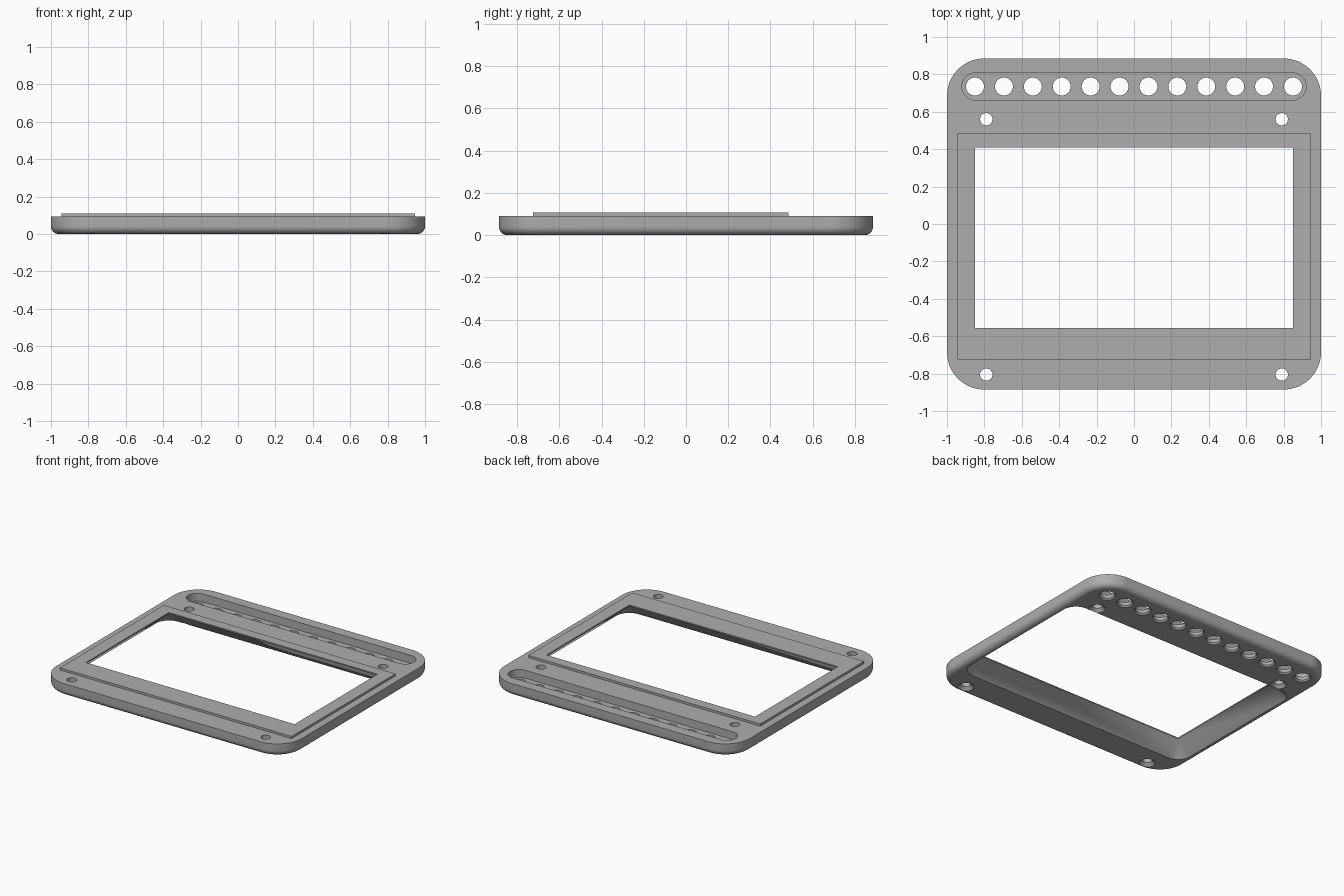
import bpy, bmesh, math

if "Cube" in bpy.data.objects:
    bpy.data.objects.remove(bpy.data.objects["Cube"])

TOP, LIP = 0.092, 0.108          # frame top and raised border top
grey = bpy.data.materials.new("plain grey")
grey.diffuse_color = (0.42, 0.42, 0.42, 1)
grey.use_nodes = True
grey.node_tree.nodes["Principled BSDF"].inputs["Base Color"].default_value = grey.diffuse_color


def ring(cx, cy, hx, hy, r, z, seg):
    """Rounded rectangle outline, seg steps per corner."""
    pts = []
    for i, (sx, sy) in enumerate([(1, 1), (-1, 1), (-1, -1), (1, -1)]):
        for k in range(seg + 1):
            a = math.pi / 2 * (i + k / seg)
            pts.append((cx + sx * (hx - r) + r * math.cos(a),
                        cy + sy * (hy - r) + r * math.sin(a), z))
    return pts


def loft(name, levels, seg=12):
    """Closed solid through levels of (cx, cy, hx, hy, r, z), bottom to top."""
    bm = bmesh.new()
    rows = [[bm.verts.new(p) for p in ring(*lv, seg)] for lv in levels]
    n = len(rows[0])
    for a, b in zip(rows, rows[1:]):
        for i in range(n):
            j = (i + 1) % n
            bm.faces.new((a[i], a[j], b[j], b[i]))
    bm.faces.new(rows[0][::-1])
    bm.faces.new(rows[-1])
    bmesh.ops.remove_doubles(bm, verts=bm.verts, dist=1e-5)
    bmesh.ops.recalc_face_normals(bm, faces=bm.faces)
    me = bpy.data.meshes.new(name)
    bm.to_mesh(me)
    bm.free()
    ob = bpy.data.objects.new(name, me)
    bpy.context.collection.objects.link(ob)
    me.materials.append(grey)
    return ob


def round_cutter(name, x, y, steps):
    """Turned cutter from (radius, z) steps."""
    return loft(name, [(x, y, r, r, r, z) for r, z in steps], 8)


def combine(target, other, op):
    bpy.context.view_layer.objects.active = target
    m = target.modifiers.new(op, 'BOOLEAN')
    m.operation, m.solver, m.object = op, 'EXACT', other
    bpy.ops.object.modifier_apply(modifier=m.name)
    bpy.data.objects.remove(other)


# Frame body with rounded corners and a rounded lower edge
F = 0.04
levels = []
for k in range(9):
    a = math.pi / 2 * k / 8
    d = F * (1 - math.sin(a))
    levels.append((0, 0, 1 - d, 0.885 - d, 0.2 - d, F * (1 - math.cos(a))))
levels.append((0, 0, 1, 0.885, 0.2, TOP))
frame = loft("bezel_frame", levels, 16)

# Raised rectangular border
combine(frame, loft("raised_border", [(0, -0.12, 0.945, 0.605, 0, 0.06),
                                      (0, -0.12, 0.945, 0.605, 0, LIP)], 1), 'UNION')

# Window opening, flaring out underneath
wx, wy, cy, flare = 0.85, 0.4825, -0.0725, 0.105
window = [(0, cy, wx + o, wy + o, o, z) for o, z in
          ((flare * 1.2, -0.02), (flare, 0), (0, 0.1), (0, 0.15))]
combine(frame, loft("window_cutter", window, 8), 'DIFFERENCE')

# Long slot recess on the top
combine(frame, loft("slot_cutter", [(0, 0.735, 0.92, 0.073, 0.073, 0.034),
                                    (0, 0.735, 0.92, 0.073, 0.073, 0.15)]), 'DIFFERENCE')

# Row of twelve holes through the slot floor
for i in range(12):
    x = -0.85 + 1.7 * i / 11
    combine(frame, round_cutter("row_hole", x, 0.735,
            [(0.068, -0.01), (0.048, 0.01), (0.048, 0.06)]), 'DIFFERENCE')

# Four countersunk screw holes
for x in (-0.79, 0.79):
    for y in (-0.805, 0.56):
        combine(frame, round_cutter("screw_hole", x, y,
                [(0.065, -0.01), (0.033, 0.022), (0.033, 0.15)]), 'DIFFERENCE')

bpy.ops.object.select_all(action='DESELECT')
frame.select_set(True)
bpy.context.view_layer.objects.active = frame
bpy.ops.object.shade_smooth_by_angle(angle=math.radians(30))
